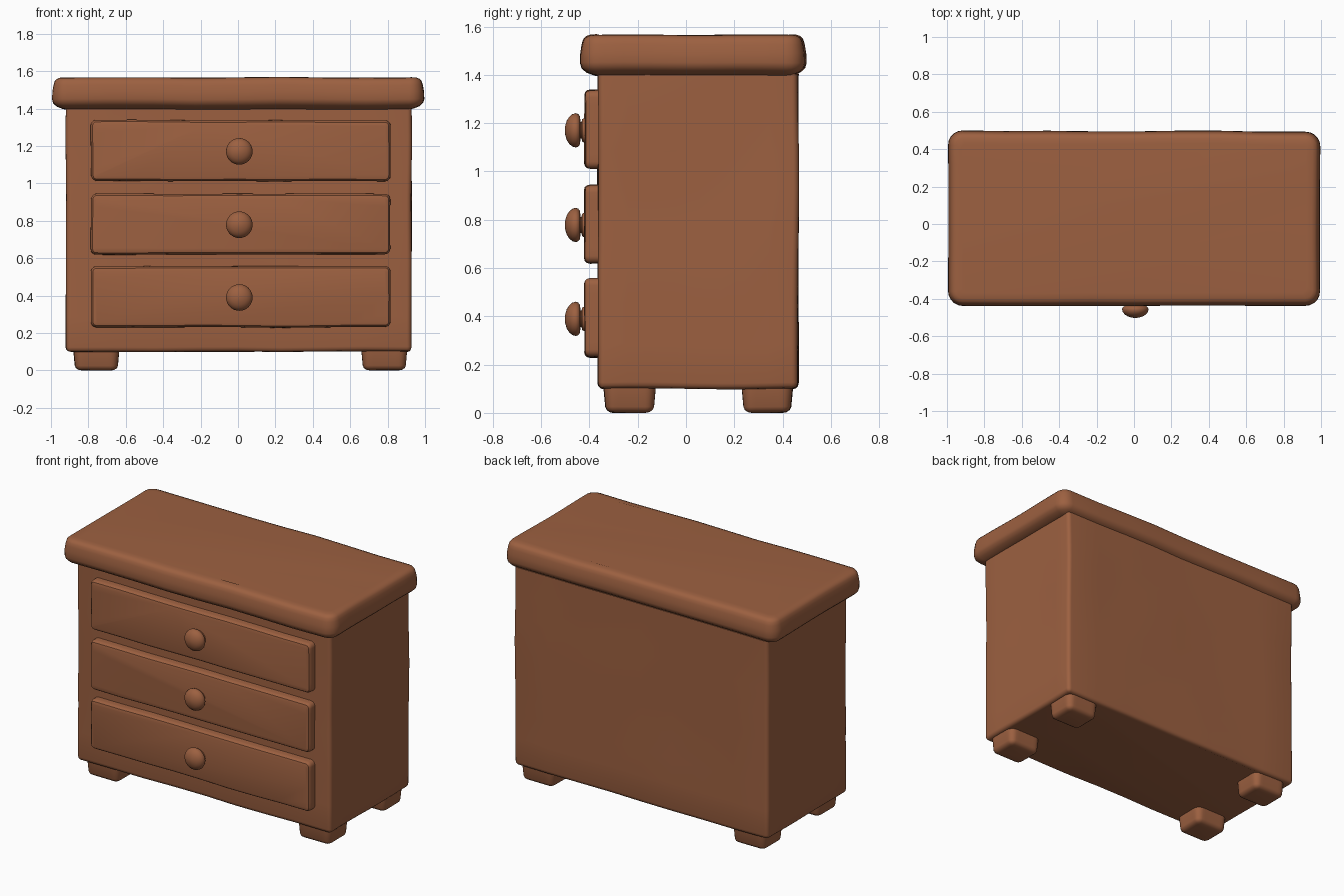
import bpy, bmesh, math
from mathutils import Vector, noise

if "Cube" in bpy.data.objects:
    bpy.data.objects.remove(bpy.data.objects["Cube"])

wood = bpy.data.materials.new("warm brown wood")
wood.diffuse_color = (0.335, 0.118, 0.052, 1)
wood.use_nodes = True
wood.node_tree.nodes["Principled BSDF"].inputs["Base Color"].default_value = wood.diffuse_color


def finish(name, bm):
    bmesh.ops.recalc_face_normals(bm, faces=bm.faces)
    me = bpy.data.meshes.new(name)
    bm.to_mesh(me)
    bm.free()
    me.materials.append(wood)
    ob = bpy.data.objects.new(name, me)
    bpy.context.collection.objects.link(ob)
    bpy.context.view_layer.objects.active = ob
    ob.select_set(True)
    bpy.ops.object.shade_smooth_by_angle(angle=math.radians(35))
    ob.select_set(False)
    return ob


def loft(bm, rings):
    """Skin a stack of point rings and cap both ends."""
    rows = [[bm.verts.new(p) for p in r] for r in rings]
    n = len(rows[0])
    for a, b in zip(rows, rows[1:]):
        for i in range(n):
            bm.faces.new((a[i], a[(i + 1) % n], b[(i + 1) % n], b[i]))
    bm.faces.new(rows[0][::-1])
    bm.faces.new(rows[-1])


def rounded_rect(u0, u1, v0, v1, r, arc=5, side=8):
    """Outline with round corners and extra points along each side."""
    corners = [(u1 - r, v0 + r, -90), (u1 - r, v1 - r, 0),
               (u0 + r, v1 - r, 90), (u0 + r, v0 + r, 180)]
    arcs = [[Vector((cu + r * math.cos(math.radians(a + 90 * k / arc)),
                     cv + r * math.sin(math.radians(a + 90 * k / arc))))
             for k in range(arc + 1)] for cu, cv, a in corners]
    pts = []
    for i, c in enumerate(arcs):
        pts += c
        nxt = arcs[(i + 1) % 4][0]
        pts += [c[-1].lerp(nxt, k / side) for k in range(1, side)]
    return pts


def worn_block(name, u, v, r, levels, axis="z", wobble=0.006):
    """Hand-worn block: levels are (position along axis, inset)."""
    rings = []
    for h, inset in levels:
        ring = []
        for p in rounded_rect(u[0] + inset, u[1] - inset, v[0] + inset,
                              v[1] - inset, max(r - inset, r * 0.4)):
            q = Vector((p.x, p.y, h)) if axis == "z" else Vector((p.x, h, p.y))
            ring.append(q + noise.noise_vector(q * 2.3) * wobble)
        rings.append(ring)
    bm = bmesh.new()
    loft(bm, rings)
    return finish(name, bm)


# Overhanging top slab with a tapered underside
worn_block("top_slab", (-0.995, 0.995), (-0.437, 0.497), 0.08,
           [(1.395, 0.075), (1.400, 0.055), (1.412, 0.025), (1.43, 0.006),
            (1.45, 0), (1.49, 0.002), (1.525, 0.008), (1.545, 0.014),
            (1.557, 0.024), (1.564, 0.042), (1.566, 0.07)])

# Cabinet body
worn_block("body", (-0.92, 0.928), (-0.365, 0.465), 0.025,
           [(0.10, 0.025), (0.103, 0.012), (0.112, 0.003), (0.125, 0)]
           + [(0.125 + 0.16 * k, 0) for k in range(1, 9)])

# Four stubby feet
for side, x in (("left", (-0.88, -0.635)), ("right", (0.66, 0.905))):
    for end, y in (("front", (-0.342, -0.125)), ("back", (0.23, 0.443))):
        worn_block(f"{end}_{side}_foot", x, y, 0.045,
                   [(0.0, 0.045), (0.003, 0.028), (0.012, 0.014),
                    (0.025, 0.008), (0.11, 0)], wobble=0.003)

# Knob profile: (radius, y)
knob = [(0.05, -0.40), (0.05, -0.424), (0.046, -0.43), (0.034, -0.433),
        (0.034, -0.437), (0.058, -0.439), (0.068, -0.447), (0.071, -0.457),
        (0.067, -0.471), (0.056, -0.484), (0.040, -0.494), (0.020, -0.500),
        (0.006, -0.502)]

# Three drawers, each with a knob
for i, (z0, z1) in enumerate(((0.23, 0.557), (0.62, 0.945), (1.012, 1.337))):
    worn_block(f"drawer_{i + 1}", (-0.787, 0.815), (z0, z1), 0.03,
               [(-0.34, 0), (-0.395, 0), (-0.408, 0.003), (-0.417, 0.01),
                (-0.421, 0.024)], axis="y", wobble=0.005)
    zc = (z0 + z1) / 2 - 0.004
    bm = bmesh.new()
    loft(bm, [[(0.007 + r * math.cos(a * math.tau / 32), y,
                zc + r * math.sin(a * math.tau / 32)) for a in range(32)]
              for r, y in knob])
    finish(f"knob_{i + 1}", bm)
